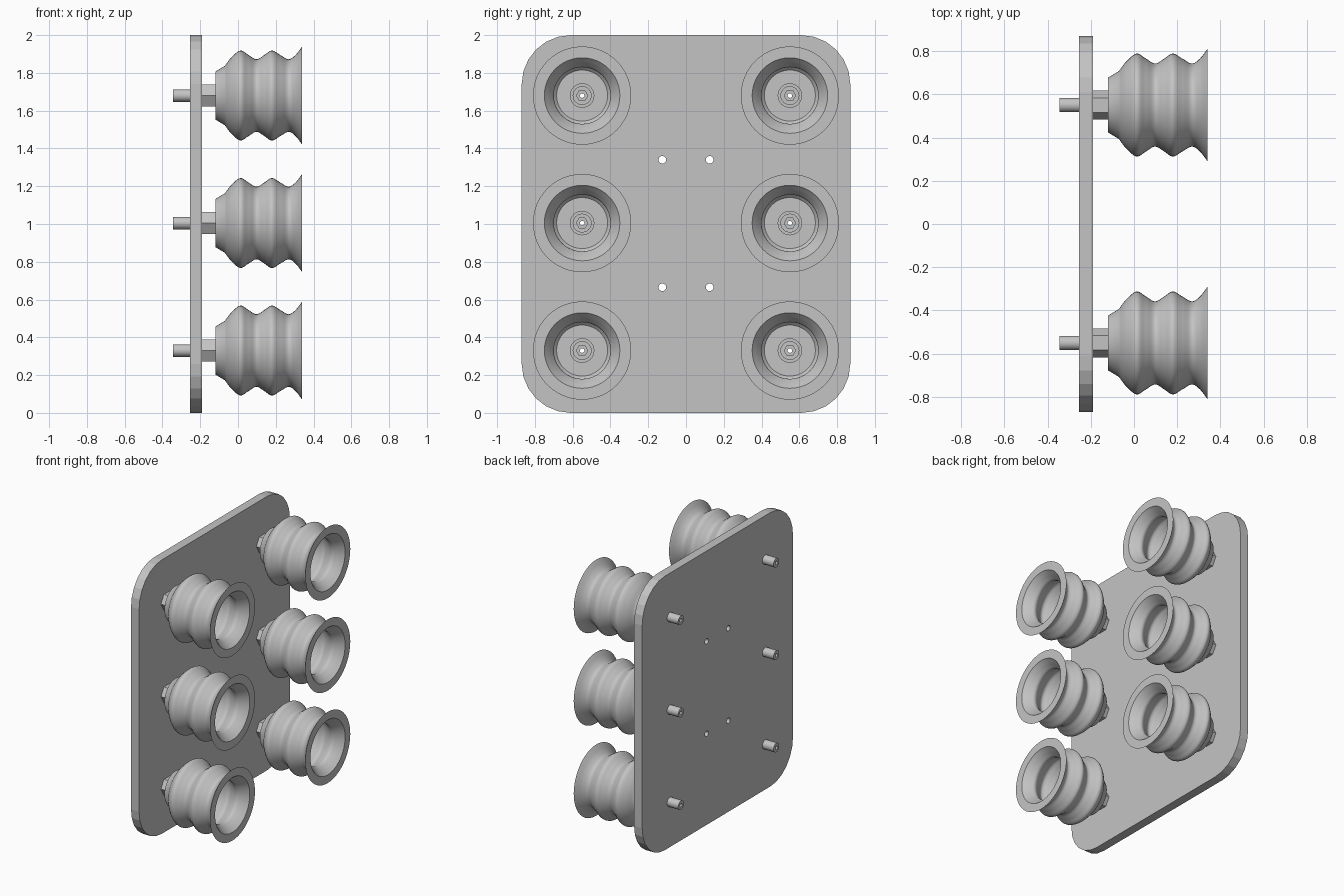
import bpy
import bmesh
import math
from mathutils import Matrix, Vector

cube = bpy.data.objects.get("Cube")
if cube:
    bpy.data.objects.remove(cube, do_unlink=True)

grey = bpy.data.materials.new("matte grey")
grey.use_nodes = True
grey.diffuse_color = (0.55, 0.55, 0.55, 1)
grey.node_tree.nodes["Principled BSDF"].inputs["Base Color"].default_value = grey.diffuse_color

ROWS = (0.33, 1.005, 1.68)
COLUMNS = (-0.55, 0.55)


def add_object(name, mesh, location=(0, 0, 0)):
    obj = bpy.data.objects.new(name, mesh)
    obj.location = location
    bpy.context.scene.collection.objects.link(obj)
    return obj


def smooth_path(points, steps=6):
    """Catmull-Rom curve through the given points."""
    pts = [Vector(p) for p in points]
    pts = [2 * pts[0] - pts[1]] + pts + [2 * pts[-1] - pts[-2]]
    path = []
    for a, b, c, d in zip(pts, pts[1:], pts[2:], pts[3:]):
        for i in range(steps):
            t = i / steps
            path.append(b + (c - a) * t / 2 + (2 * a - 5 * b + 4 * c - d) * t * t / 2
                        + (3 * b - a - 3 * c + d) * t ** 3 / 2)
    return [tuple(p) for p in path] + [tuple(pts[-2])]


def turned_mesh(name, profile, segments):
    """Closed (x, radius[, 'hex']) profile turned about the x axis."""
    bm = bmesh.new()
    rings = []
    for x, radius, *shape in profile:
        ring = []
        for i in range(segments):
            a = math.tau * i / segments
            r = radius
            if shape:
                off = a % (math.pi / 3) - math.pi / 6
                r *= math.cos(math.pi / 6) / math.cos(off)
            ring.append(bm.verts.new((x, r * math.cos(a), r * math.sin(a))))
        rings.append(ring)
    for k, ring in enumerate(rings):
        nxt = rings[(k + 1) % len(rings)]
        for i in range(segments):
            j = (i + 1) % segments
            bm.faces.new((ring[i], ring[j], nxt[j], nxt[i]))
    bmesh.ops.recalc_face_normals(bm, faces=bm.faces)
    for face in bm.faces:
        face.smooth = True
    for edge in bm.edges:
        edge.smooth = edge.calc_face_angle(0) < math.radians(30)
    mesh = bpy.data.meshes.new(name)
    bm.to_mesh(mesh)
    bm.free()
    mesh.materials.append(grey)
    return mesh


# Mounting plate: rounded outline with drilled holes, extruded
def add_loop(curve, points):
    spline = curve.splines.new('POLY')
    spline.points.add(len(points) - 1)
    for p, (u, v) in zip(spline.points, points):
        p.co = (u, v, 0, 1)
    spline.use_cyclic_u = True


def arc(u, v, radius, start, sweep, steps):
    return [(u + radius * math.cos(start + sweep * i / steps),
             v + radius * math.sin(start + sweep * i / steps)) for i in range(steps + 1)]


curve = bpy.data.curves.new("plate_outline", 'CURVE')
curve.dimensions = '2D'
curve.fill_mode = 'BOTH'
curve.extrude = 0.0325
half_width, corner = 0.87, 0.26
outline = []
for n, (su, sv) in enumerate(((1, 1), (-1, 1), (-1, -1), (1, -1))):
    outline += arc(su * (half_width - corner), 1 + sv * (1 - corner), corner,
                   n * math.pi / 2, math.pi / 2, 6)
add_loop(curve, outline)
for y in (-0.125, 0.125):
    for z in (0.665, 1.34):
        add_loop(curve, arc(y, z, 0.02, 0, math.tau, 24)[:-1])
for y in COLUMNS:
    for z in ROWS:
        add_loop(curve, arc(y, z, 0.033, 0, math.tau, 24)[:-1])

helper = add_object("plate_helper", curve)
bpy.context.view_layer.update()
plate_mesh = bpy.data.meshes.new_from_object(
    helper.evaluated_get(bpy.context.evaluated_depsgraph_get()))
bpy.data.objects.remove(helper, do_unlink=True)
plate_mesh.transform(Matrix(((0, 0, 1, -0.2225), (1, 0, 0, 0), (0, 1, 0, 0), (0, 0, 0, 1))))
for face in plate_mesh.polygons:
    face.use_smooth = False
plate_mesh.materials.clear()
plate_mesh.materials.append(grey)
add_object("mounting_plate", plate_mesh)

# Bellows suction cup: wavy outer wall, flat lip, wavy inner wall, flat floor
outer = [(-0.12, 0.127)] + smooth_path(
    [(-0.07, 0.157), (-0.035, 0.202), (0.012, 0.238), (0.055, 0.215), (0.098, 0.192),
     (0.14, 0.215), (0.18, 0.238), (0.225, 0.214), (0.268, 0.192), (0.305, 0.215), (0.34, 0.26)])
inner = smooth_path(
    [(0.34, 0.2), (0.3, 0.168), (0.265, 0.15), (0.22, 0.17), (0.18, 0.19), (0.14, 0.17),
     (0.098, 0.15), (0.055, 0.17), (0.012, 0.19), (-0.05, 0.135)])
cup_mesh = turned_mesh("suction_cup", outer + inner + [(-0.05, 0.033), (-0.12, 0.033)], 48)

# Hollow fitting: threaded stud, hex nut, inner flange and hex socket
fitting_mesh = turned_mesh("fitting", [
    (-0.345, 0.012), (-0.345, 0.033), (-0.19, 0.033), (-0.19, 0.067, "hex"),
    (-0.12, 0.067, "hex"), (-0.12, 0.033), (-0.05, 0.033), (-0.05, 0.065),
    (-0.035, 0.065), (-0.035, 0.05), (-0.025, 0.05), (-0.025, 0.03, "hex"),
    (-0.045, 0.03, "hex"), (-0.045, 0.012)], 24)

for side, y in zip(("right", "left"), COLUMNS):
    for level, z in zip(("bottom", "middle", "top"), ROWS):
        tag = f"{level}_{'back' if y > 0 else 'front'}"
        add_object(f"suction_cup_{tag}", cup_mesh, (0, y, z))
        add_object(f"fitting_{tag}", fitting_mesh, (0, y, z))
